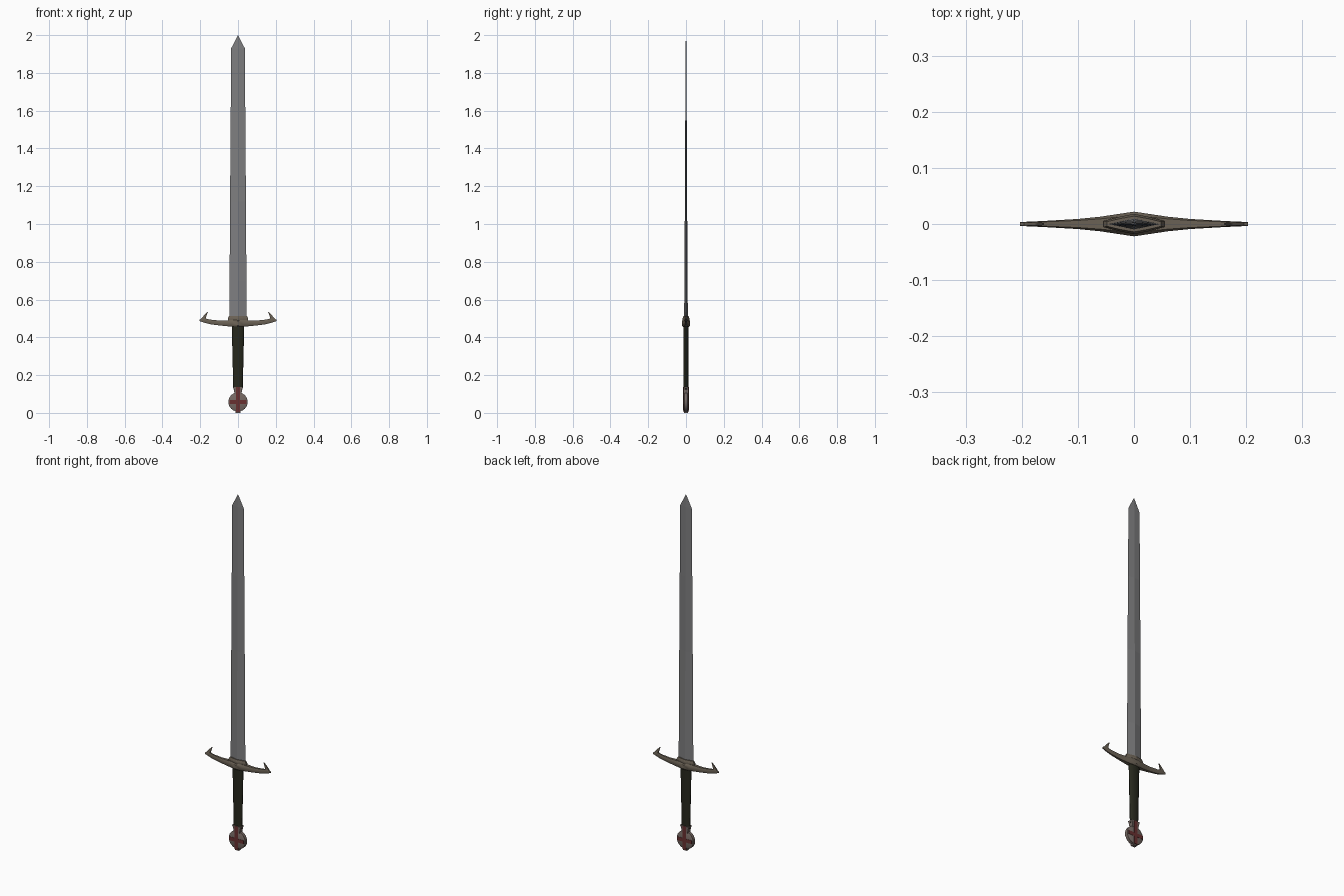
import bpy, bmesh, math
from mathutils import Vector

if "Cube" in bpy.data.objects:
    bpy.data.objects.remove(bpy.data.objects["Cube"])


def mat(name, c):
    m = bpy.data.materials.new(name)
    m.diffuse_color = (*c, 1)
    m.use_nodes = True
    m.node_tree.nodes["Principled BSDF"].inputs["Base Color"].default_value = m.diffuse_color
    return m


STEEL = mat("grey steel", (0.21, 0.21, 0.215))
BRONZE = mat("dull bronze", (0.145, 0.12, 0.09))
LEATHER = mat("dark leather", (0.02, 0.021, 0.012))
PEWTER = mat("warm pewter", (0.18, 0.14, 0.125))
RED = mat("dark red enamel", (0.14, 0.03, 0.03))


def loft(name, rings, material, smooth=True):
    """Skin equal-length closed rings and cap both ends."""
    bm = bmesh.new()
    rows = [[bm.verts.new(p) for p in r] for r in rings]
    n = len(rows[0])
    for a, b in zip(rows, rows[1:]):
        for i in range(n):
            j = (i + 1) % n
            bm.faces.new((a[i], a[j], b[j], b[i]))
    bm.faces.new(rows[0])
    bm.faces.new(rows[-1])
    bmesh.ops.remove_doubles(bm, verts=bm.verts, dist=1e-5)
    bmesh.ops.recalc_face_normals(bm, faces=bm.faces)
    me = bpy.data.meshes.new(name)
    bm.to_mesh(me)
    bm.free()
    me.materials.append(material)
    ob = bpy.data.objects.new(name, me)
    bpy.context.collection.objects.link(ob)
    if smooth:
        bpy.context.view_layer.objects.active = ob
        ob.select_set(True)
        bpy.ops.object.shade_smooth_by_angle(angle=math.radians(35))
        ob.select_set(False)
    return ob


def oval(z, rx, ry, n=16):
    return [(rx * math.cos(2 * math.pi * i / n), ry * math.sin(2 * math.pi * i / n), z) for i in range(n)]


def diamond(z, w, t):
    return [(w, 0, z), (0, t, z), (-w, 0, z), (0, -t, z)]


# Blade: tapering diamond section with a short point
loft("blade", [diamond(0.47, 0.046, 0.010), diamond(0.70, 0.0445, 0.0085),
               diamond(1.12, 0.042, 0.006), diamond(1.54, 0.039, 0.004),
               diamond(1.93, 0.036, 0.0025), diamond(2.0, 0.0006, 0.0004)], STEEL, False)

# Collar around the blade root
def collar_ring(z, w, t):
    return [(w, 0.3 * t, z), (0.5 * w, 0.7 * t, z), (0, t, z), (-0.5 * w, 0.7 * t, z), (-w, 0.3 * t, z),
            (-w, -0.3 * t, z), (-0.5 * w, -0.7 * t, z), (0, -t, z), (0.5 * w, -0.7 * t, z), (w, -0.3 * t, z)]

loft("collar", [collar_ring(0.48, 0.054, 0.018), collar_ring(0.5, 0.054, 0.018),
                collar_ring(0.512, 0.048, 0.014)], BRONZE, False)


# Crossguard: chamfered section, swept up towards the ends
def guard_ring(x, lo, hi, d):
    c = 0.2 * (hi - lo)
    k = d * 0.7
    return [(x, d, lo + c), (x, d, hi - c), (x, k, hi), (x, -k, hi),
            (x, -d, hi - c), (x, -d, lo + c), (x, -k, lo), (x, k, lo)]

half = [(0, 0.456, 0.493, 0.022), (0.03, 0.457, 0.492, 0.0175), (0.06, 0.459, 0.490, 0.013),
        (0.10, 0.463, 0.489, 0.009), (0.15, 0.470, 0.494, 0.006), (0.18, 0.478, 0.502, 0.0045),
        (0.203, 0.486, 0.494, 0.0035)]
loft("crossguard", [guard_ring(-x, *r) for x, *r in reversed(half[1:])] +
     [guard_ring(*r) for r in half], BRONZE)

# Hooks at both guard ends, pointing up and inwards
for side, s in (("left", -1), ("right", 1)):
    def hook_ring(x0, x1, z0, z1, d):
        return [(s * x0, -d, z0), (s * x0, d, z0), (s * x1, d, z1), (s * x1, -d, z1)]
    loft(side + "_guard_hook", [hook_ring(0.170, 0.203, 0.490, 0.488, 0.0036),
                               hook_ring(0.169, 0.188, 0.507, 0.507, 0.003),
                               hook_ring(0.160, 0.163, 0.533, 0.535, 0.0015)], BRONZE, False)

# Grip
loft("grip", [oval(0.125, 0.025, 0.012), oval(0.29, 0.029, 0.013),
              oval(0.465, 0.033, 0.014)], LEATHER)

# Pommel: flat wheel with chamfered rim
CZ, R, D = 0.058, 0.051, 0.0135

def wheel(y, r, n=24):
    return [(r * math.cos(2 * math.pi * i / n), y, CZ + r * math.sin(2 * math.pi * i / n)) for i in range(n)]

loft("pommel", [wheel(-D, 0.041), wheel(-D * 0.65, R), wheel(D * 0.65, R), wheel(D, 0.041)], PEWTER)

# Pommel neck and foot
def box_ring(z, w, d):
    return [(w, -d, z), (w, d, z), (-w, d, z), (-w, -d, z)]

loft("pommel_neck", [box_ring(0.095, 0.018, 0.0125), box_ring(0.122, 0.021, 0.013),
                     box_ring(0.138, 0.027, 0.014)], PEWTER, False)
loft("pommel_foot", [box_ring(0.0, 0.012, 0.010), box_ring(0.02, 0.013, 0.012)], PEWTER, False)

# Red enamel cross on both faces of the pommel
for side, s in (("front", -1), ("back", 1)):
    def plate(name, w, z0, z1):
        y0, y1 = s * 0.012, s * 0.0148
        loft(name, [[(-w, y, z0), (w, y, z0), (w, y, z1), (-w, y, z1)] for y in (y0, y1)], RED, False)
    plate(side + "_cross_upright", 0.010, 0.006, 0.137)
    plate(side + "_cross_bar", 0.045, CZ - 0.010, CZ + 0.010)
